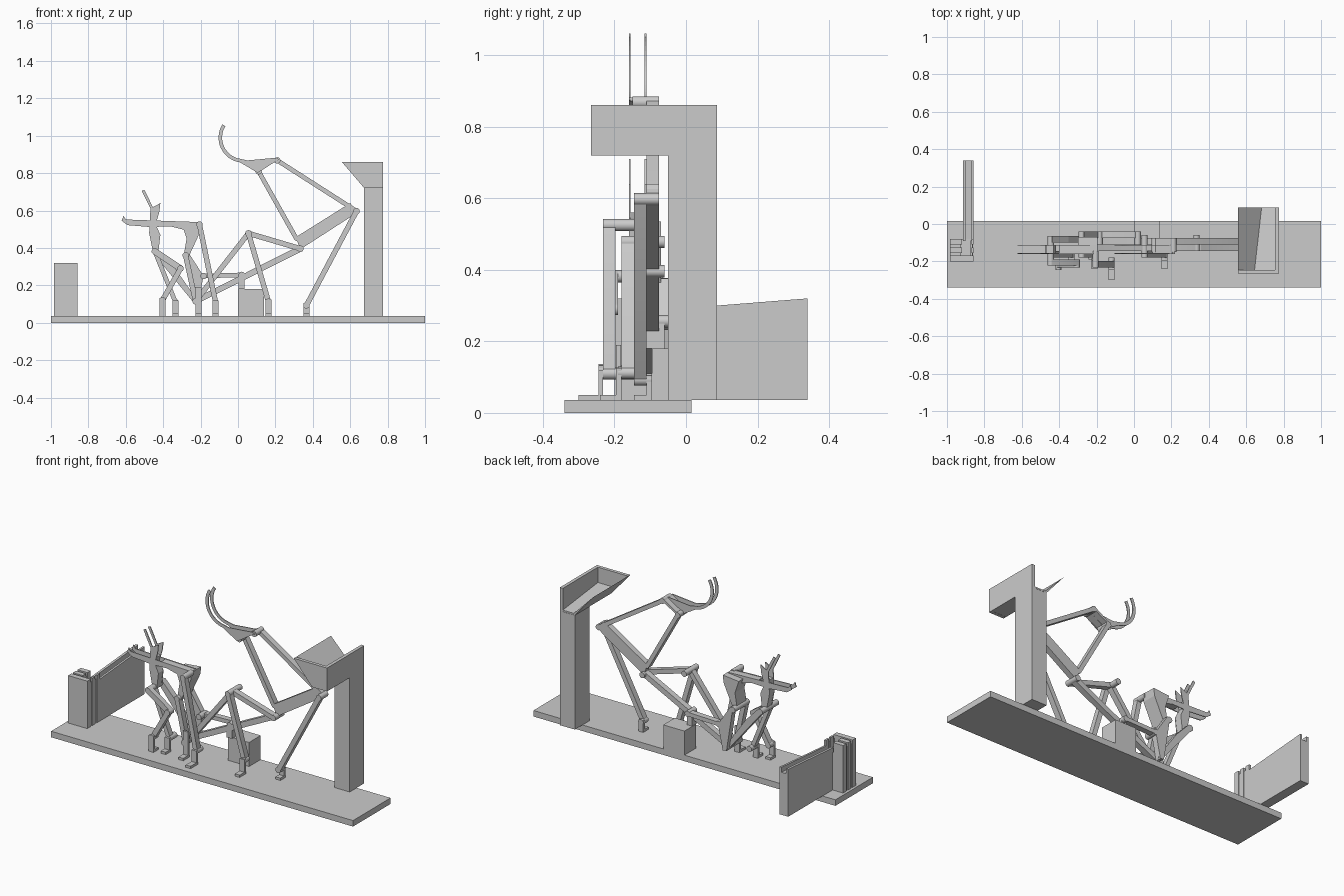
import bpy, bmesh, math
from mathutils import Vector

if "Cube" in bpy.data.objects:
    bpy.data.objects.remove(bpy.data.objects["Cube"])

GREY = (0.6, 0.6, 0.6, 1)
grey = bpy.data.materials.new("plain grey")
grey.use_nodes = True
grey.diffuse_color = GREY
grey.node_tree.nodes["Principled BSDF"].inputs["Base Color"].default_value = GREY


def finish(name, bm):
    bmesh.ops.recalc_face_normals(bm, faces=bm.faces[:])
    mesh = bpy.data.meshes.new(name)
    bm.to_mesh(mesh)
    bm.free()
    mesh.materials.append(grey)
    ob = bpy.data.objects.new(name, mesh)
    bpy.context.scene.collection.objects.link(ob)
    return ob


def prism(name, pts, lo, hi, axis="y"):
    """Extrude an outline: (x, z) along y, or (y, z) along x."""
    bm = bmesh.new()
    place = (lambda a, b: (a, lo, b)) if axis == "y" else (lambda a, b: (lo, a, b))
    face = bm.faces.new([bm.verts.new(place(a, b)) for a, b in pts])
    new = bmesh.ops.extrude_face_region(bm, geom=[face])["geom"]
    step = Vector((0, hi - lo, 0)) if axis == "y" else Vector((hi - lo, 0, 0))
    bmesh.ops.translate(bm, vec=step, verts=[v for v in new if isinstance(v, bmesh.types.BMVert)])
    return finish(name, bm)


def box(name, x, y, z):
    return prism(name, [(x[0], z[0]), (x[1], z[0]), (x[1], z[1]), (x[0], z[1])], *y)


def arc(c, r, a0, a1, n):
    angles = [math.radians(a0 + (a1 - a0) * i / n) for i in range(n + 1)]
    return [(c[0] + r * math.cos(a), c[1] + r * math.sin(a)) for a in angles]


def smooth(ob):
    for o in bpy.context.selected_objects:
        o.select_set(False)
    ob.select_set(True)
    bpy.context.view_layer.objects.active = ob
    bpy.ops.object.shade_smooth_by_angle()


def link(name, a, b, y, w=0.028):
    """Flat bar with round ends between two joints."""
    d = math.degrees(math.atan2(b[1] - a[1], b[0] - a[0]))
    pts = arc(a, w / 2, d + 90, d + 270, 10) + arc(b, w / 2, d - 90, d + 90, 10)
    smooth(prism(name, pts, *y))


def pin(name, c, y, r=0.017):
    smooth(prism(name, arc(c, r, 0, 345, 23), *y))


def bracket(name, x, top, upright, foot):
    """Upright tab with a foot on the base."""
    box(name + "_upright", (x - 0.016, x + 0.016), upright, (0.036, top))
    box(name + "_foot", (x - 0.016, x + 0.016), foot, (0.036, 0.05))


# Base, motor block, post
box("base", (-1, 1), (-0.34, 0.015), (0, 0.036))
box("motor_block", (0, 0.14), (-0.095, 0.015), (0.036, 0.18))
box("post", (0.675, 0.775), (-0.05, 0.087), (0.036, 0.72))

# Open hopper on the post
prism("hopper_front", [(0.555, 0.86), (0.675, 0.72), (0.775, 0.72), (0.775, 0.86)], -0.265, -0.245)
box("hopper_side", (0.755, 0.775), (-0.265, 0.087), (0.72, 0.86))
prism("hopper_slope", [(0.555, 0.86), (0.675, 0.72), (0.69, 0.722)], -0.265, 0.087)
bm = bmesh.new()
for y, x, z in [(-0.26, 0.634, 0.77), (0.087, 0.668, 0.73)]:
    for p in [(x, z), (0.775, z), (0.676, 0.721), (0.775, 0.721)]:
        bm.verts.new((p[0], y, p[1]))
bmesh.ops.convex_hull(bm, input=bm.verts[:])
finish("hopper_floor", bm)

# Sloping feed channel
for name, x, drop in [("channel_wall_right", (-0.915, -0.9), 0), ("channel_floor", (-0.9, -0.87), 0.03),
                      ("channel_wall_left", (-0.87, -0.858), 0)]:
    prism(name, [(-0.09, 0.036), (0.34, 0.036), (0.34, 0.32 - drop), (-0.09, 0.286 - drop)], *x, axis="x")

# Slotted stand beside the channel
box("stand_front", (-0.985, -0.858), (-0.2, -0.168), (0.036, 0.32))
box("stand_core", (-0.97, -0.875), (-0.168, -0.08), (0.036, 0.26))
for i, x in enumerate([(-0.985, -0.92), (-0.87, -0.858)]):
    for j, y in enumerate([(-0.155, -0.125), (-0.11, -0.08)]):
        box(f"stand_fin_{i}{j}", x, y, (0.036, 0.32))
    box(f"stand_web_{i}", (x[0] + 0.005, x[1] - 0.004), (-0.168, -0.08), (0.036, 0.3))

# Depth layers of the linkage
FRONT, MID, CENTRE, REAR, BACK = (-0.232, -0.197), (-0.18, -0.145), (-0.145, -0.11), (-0.11, -0.075), (-0.075, -0.04)

# Joints
A, B, C = (0.634, 0.597), (0.366, 0.093), (0.334, 0.396)
D, E = (0.21, 0.868), (0.11, 0.81)
F, G, H = (0.056, 0.478), (0.163, 0.112), (-0.227, 0.115)
I, J, K, L = (-0.206, 0.525), (-0.12, 0.11), (-0.28, 0.36), (-0.184, 0.25)
M, N, O, P = (-0.445, 0.382), (-0.307, 0.29), (-0.404, 0.12), (-0.334, 0.11)
CRANK = (0.02, 0.256)

# Large arm
link("large_rocker", A, B, CENTRE)
prism("large_beam", [(0.334, 0.393), (0.64, 0.59), (0.6, 0.64), (0.308, 0.457)], *REAR)
link("large_upper_link", A, D, REAR, 0.024)
link("large_lower_link", E, (0.312, 0.45), REAR, 0.024)
link("large_front_link", F, C, CENTRE)
link("large_drive_link", H, C, REAR, 0.032)
link("middle_rocker", F, G, MID)
link("middle_link", F, H, CENTRE)

# Curved scoop: two thin cheeks and a cross plate
hub = (0.03, 0.99)
scoop = (arc(hub, 0.134, 148, 262, 16) + [(0.105, 0.802), (0.135, 0.82), (0.22, 0.875), (0.2, 0.882), (0.05, 0.868)]
         + arc(hub, 0.115, 262, 148, 16))
for side, y in [("front", -0.16), ("back", -0.116)]:
    prism("scoop_" + side, scoop, y, y + 0.005)
prism("scoop_plate", [(0.1, 0.804), (0.22, 0.872), (0.205, 0.882), (0.1, 0.818)], -0.157, -0.075)

# Small arm and body
link("small_rocker", I, J, FRONT)
prism("body", [(-0.3, 0.525), (-0.195, 0.535), (-0.2, 0.49), (-0.265, 0.35), (-0.29, 0.36), (-0.275, 0.45)], -0.16, -0.07)
prism("body_lower", [K, (-0.265, 0.375), L, (-0.215, 0.1), (-0.24, 0.105)], *BACK)
link("body_strut", K, H, MID)
link("crank_link", L, CRANK, BACK, 0.024)
box("crank_tab", (0.002, 0.036), (-0.11, -0.06), (0.18, 0.25))
prism("lower_beam", [(-0.46, 0.38), (-0.435, 0.4), (-0.35, 0.31), (-0.22, 0.125), (-0.235, 0.105), (-0.37, 0.27)], -0.1, -0.065)
link("jaw_lever", M, N, (-0.222, -0.19), 0.034)
link("jaw_rocker", N, O, FRONT)
link("jaw_strut", M, P, MID, 0.024)

# Gripper: thin prong pairs with solid roots
flat_prong = [(-0.2, 0.538), (-0.6, 0.552), (-0.612, 0.572), (-0.622, 0.545), (-0.59, 0.522), (-0.47, 0.512),
              (-0.36, 0.515), (-0.28, 0.495), (-0.2, 0.5)]
tall_prong = [(-0.455, 0.38), (-0.475, 0.48), (-0.468, 0.61), (-0.515, 0.705), (-0.5, 0.71), (-0.455, 0.618),
              (-0.415, 0.64), (-0.42, 0.595), (-0.44, 0.525), (-0.415, 0.47), (-0.425, 0.385)]
for side, y in [("front", -0.16), ("back", -0.116)]:
    prism("flat_prong_" + side, flat_prong, y, y + 0.005)
    prism("tall_prong_" + side, tall_prong, y, y + 0.005)
prism("flat_prong_root", [(-0.2, 0.536), (-0.4, 0.543), (-0.4, 0.515), (-0.36, 0.516), (-0.28, 0.497), (-0.2, 0.5)], -0.157, -0.112)
prism("tall_prong_root", [(-0.454, 0.38), (-0.474, 0.48), (-0.47, 0.56), (-0.43, 0.56), (-0.44, 0.525), (-0.416, 0.47),
                          (-0.426, 0.385)], -0.157, -0.112)

# Pins at the joints
pins = [("a", A, (-0.145, -0.075)), ("b", B, (-0.145, -0.095)), ("c", C, (-0.145, -0.06)), ("d", D, (-0.15, -0.075)),
        ("e", E, (-0.15, -0.075)), ("f", F, (-0.18, -0.06)), ("g", G, (-0.19, -0.145)), ("h", H, (-0.19, -0.05)),
        ("i", I, (-0.232, -0.145)), ("j", J, (-0.232, -0.18)), ("k", K, (-0.18, -0.04)), ("l", L, (-0.11, -0.04)),
        ("m", M, (-0.222, -0.065)), ("n", N, (-0.232, -0.19)), ("o", O, (-0.245, -0.197)), ("p", P, (-0.18, -0.12)),
        ("crank", CRANK, (-0.11, -0.04))]
for name, c, y in pins:
    pin("pin_" + name, c, y)

# Ground brackets
bracket("bracket_b", B[0], 0.105, (-0.11, -0.095), (-0.145, -0.095))
bracket("bracket_g", G[0], 0.125, (-0.195, -0.18), (-0.24, -0.18))
bracket("bracket_j", J[0], 0.12, (-0.245, -0.232), (-0.3, -0.232))
bracket("bracket_h", -0.211, 0.19, (-0.195, -0.182), (-0.24, -0.182))
bracket("bracket_o", O[0], 0.132, (-0.245, -0.232), (-0.245, -0.2))
bracket("bracket_p", P[0], 0.12, (-0.195, -0.18), (-0.23, -0.18))
